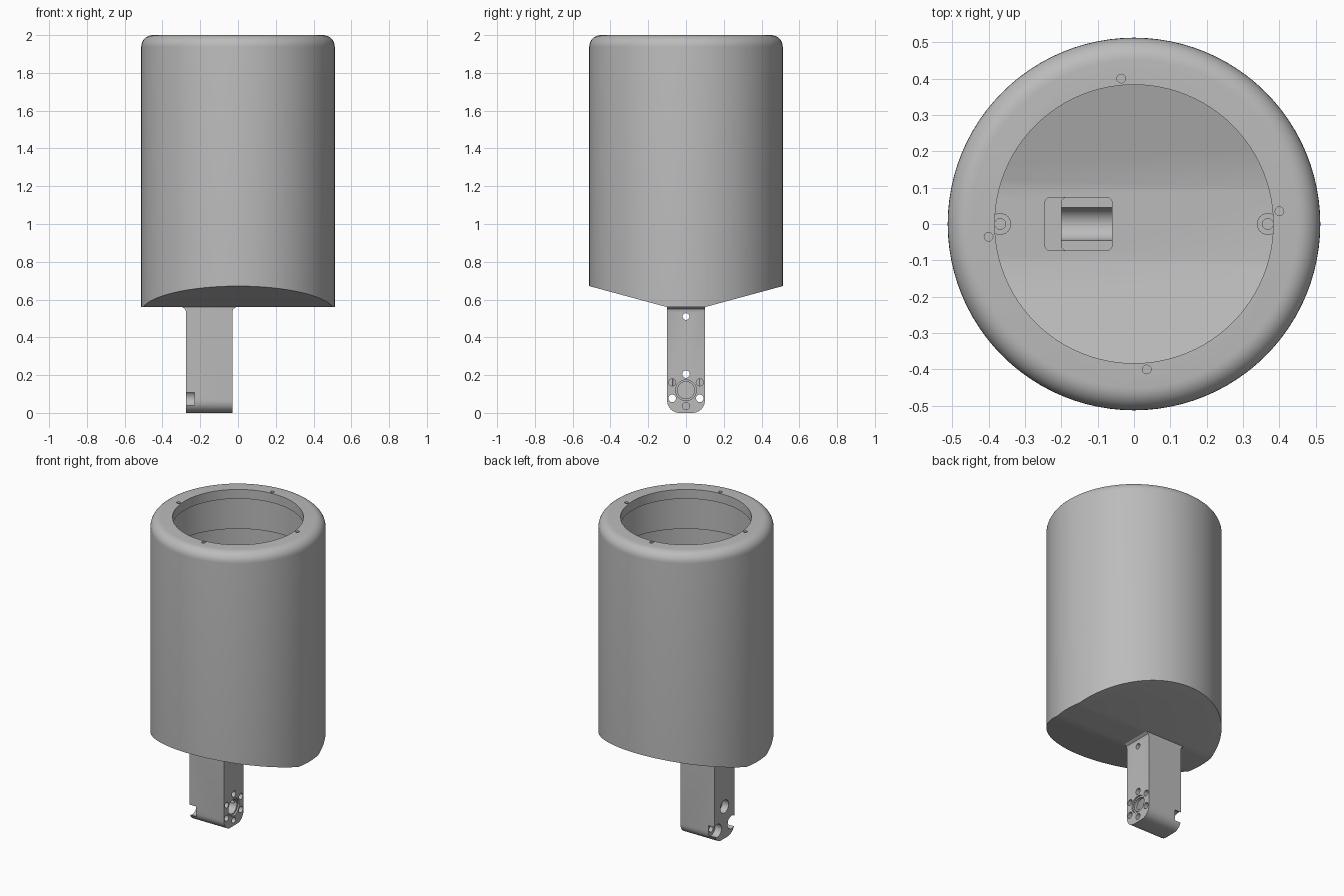
import bpy, bmesh
from math import sin, cos, pi, radians

if "Cube" in bpy.data.objects:
    bpy.data.objects.remove(bpy.data.objects["Cube"], do_unlink=True)

grey = bpy.data.materials.new("light grey")
grey.use_nodes = True
grey.diffuse_color = (0.5, 0.5, 0.5, 1)
grey.node_tree.nodes["Principled BSDF"].inputs["Base Color"].default_value = (0.5, 0.5, 0.5, 1)


def finish(name, bm):
    bmesh.ops.recalc_face_normals(bm, faces=bm.faces)
    mesh = bpy.data.meshes.new(name)
    bm.to_mesh(mesh)
    bm.free()
    mesh.materials.append(grey)
    ob = bpy.data.objects.new(name, mesh)
    bpy.context.collection.objects.link(ob)
    return ob


def prism(name, pts, axis, lo, hi):
    """Extrude a 2D outline along an axis."""
    place = {"X": lambda a, b, t: (t, a, b),
             "Y": lambda a, b, t: (a, t, b),
             "Z": lambda a, b, t: (a, b, t)}[axis]
    bm = bmesh.new()
    ends = [[bm.verts.new(place(a, b, t)) for a, b in pts] for t in (lo, hi)]
    for ring in ends:
        bm.faces.new(ring)
    n = len(pts)
    for i in range(n):
        j = (i + 1) % n
        bm.faces.new((ends[0][i], ends[0][j], ends[1][j], ends[1][i]))
    return finish(name, bm)


def circle(a, b, r, n=24):
    return [(a + r * cos(2 * pi * i / n), b + r * sin(2 * pi * i / n)) for i in range(n)]


def rounded(a0, a1, b0, b1, r, n=5):
    """Rectangle outline with rounded corners."""
    pts = []
    corners = [(a1 - r, b1 - r), (a0 + r, b1 - r), (a0 + r, b0 + r), (a1 - r, b0 + r)]
    for k, (a, b) in enumerate(corners):
        for i in range(n + 1):
            t = pi / 2 * (k + i / n)
            pts.append((a + r * cos(t), b + r * sin(t)))
    return pts


def lathe(name, profile, n=96):
    """Solid of revolution; rings capped at both ends."""
    bm = bmesh.new()
    rings = [[bm.verts.new((r * cos(2 * pi * i / n), r * sin(2 * pi * i / n), z))
              for i in range(n)] for r, z in profile]
    for low, high in zip(rings, rings[1:]):
        for i in range(n):
            j = (i + 1) % n
            bm.faces.new((low[i], low[j], high[j], high[i]))
    bm.faces.new(rings[0])
    bm.faces.new(rings[-1])
    return finish(name, bm)


def combine(ob, tool, op="DIFFERENCE"):
    mod = ob.modifiers.new("cut", "BOOLEAN")
    mod.operation = op
    mod.solver = "EXACT"
    mod.object = tool
    bpy.context.view_layer.objects.active = ob
    bpy.ops.object.modifier_apply(modifier=mod.name)
    bpy.data.objects.remove(tool, do_unlink=True)


def wedge(base):
    """Everything under the V-shaped underside with a flat middle."""
    return prism("cutter", [(-0.1, base), (0.1, base), (0.6, base + 0.135),
                            (0.6, 0.2), (-0.6, 0.2), (-0.6, base + 0.135)], "X", -1, 1)


# Outer housing: rounded top edge, V-shaped underside
R, F = 0.5125, 0.062
edge = [(R - F + F * cos(pi / 2 * i / 8), 2 - F + F * sin(pi / 2 * i / 8)) for i in range(9)]
housing = lathe("housing", [(R, 0.4)] + edge)
combine(housing, wedge(0.56))

# Hollow inside with a narrower lip at the mouth
hollow = lathe("hollow", [(0.48, 0.45), (0.48, 1.71), (0.46, 1.71),
                          (0.46, 1.94), (0.383, 1.94), (0.383, 2.1)])
combine(hollow, wedge(0.59))
combine(housing, hollow)

# Screw holes in the rim
for a, b in ((-0.035, 0.4), (0.4, 0.035), (0.035, -0.4), (-0.4, -0.035)):
    combine(housing, prism("cutter", circle(a, b, 0.012, 16), "Z", 1.95, 2.1))

# Opening from the housing floor into the arm
POCKET = rounded(-0.245, -0.06, -0.073, 0.073, 0.015)
combine(housing, prism("cutter", POCKET, "Z", 0.5, 0.7))

# Arm with rounded lower end and flared top
bottom = [p for p in rounded(-0.1, 0.1, 0, 0.4, 0.065, 8) if p[1] < 0.2]
arm = prism("arm", [(0.1, 0.575), (-0.1, 0.575)] + bottom, "X", -0.275, -0.03)
flare = [(-0.275, 0.535), (-0.28, 0.55), (-0.295, 0.56), (-0.295, 0.575),
         (-0.01, 0.575), (-0.01, 0.56), (-0.025, 0.55), (-0.03, 0.535)]
combine(arm, prism("flare", flare, "Y", -0.0995, 0.0995), "UNION")

# Stepped pocket down the arm
combine(arm, prism("cutter", POCKET, "Z", 0.26, 0.7))
combine(arm, prism("cutter", rounded(-0.2, -0.06, -0.073, 0.073, 0.015), "Z", 0.12, 0.4))

# Central bearing bore with a shallow outer recess
combine(arm, prism("cutter", circle(0, 0.12, 0.045, 32), "X", -0.2, 0))
combine(arm, prism("cutter", circle(0, 0.12, 0.055, 32), "X", -0.04, 0))

# Through bolts, counterbored on the far side
for y, z in ((0, 0.205), (0.073, 0.077), (-0.073, 0.077)):
    combine(arm, prism("cutter", circle(y, z, 0.02), "X", -0.4, 0.1))
    combine(arm, prism("cutter", circle(y, z, 0.042), "X", -0.4, -0.23))

# Blind bolt holes and upper cross hole
for y, z in ((0, 0.036), (0.073, 0.162), (-0.073, 0.162)):
    combine(arm, prism("cutter", circle(y, z, 0.019), "X", -0.07, 0.1))
combine(arm, prism("cutter", circle(0, 0.51, 0.018), "X", -0.4, 0.1))

# Screw bosses on the housing floor
bosses = []
for side, label in ((1, "left"), (-1, "right")):
    boss = prism(label + "_screw_boss", circle(side * 0.368, 0, 0.03), "Z", 0.58, 0.64)
    combine(boss, prism("cutter", circle(side * 0.368, 0, 0.015, 16), "Z", 0.6, 0.7))
    bosses.append(boss)

# Smooth curved walls, sharp edges
for ob in [housing, arm] + bosses:
    bpy.ops.object.select_all(action="DESELECT")
    ob.select_set(True)
    bpy.context.view_layer.objects.active = ob
    bpy.ops.object.shade_smooth_by_angle(angle=radians(30))
bpy.data.objects.remove(hollow, do_unlink=True) if "hollow" in bpy.data.objects else None
